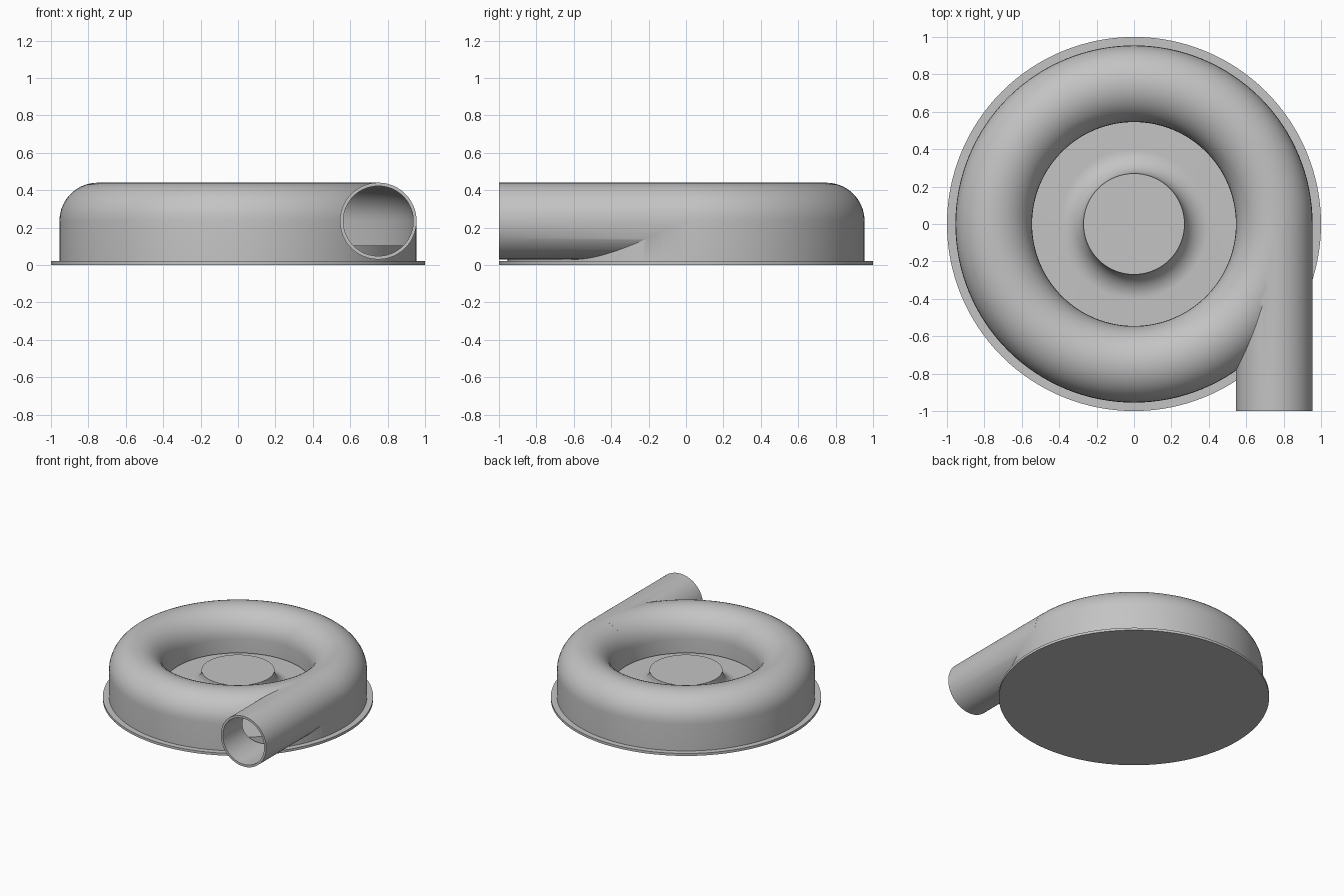
import bpy, math

cube = bpy.data.objects.get("Cube")
if cube:
    bpy.data.objects.remove(cube, do_unlink=True)

grey = bpy.data.materials.new("plain_grey")
grey.use_nodes = True
grey.diffuse_color = (0.55, 0.55, 0.55, 1)
grey.node_tree.nodes["Principled BSDF"].inputs["Base Color"].default_value = grey.diffuse_color

RING, AXIS_Z, TUBE, BORE = 0.75, 0.235, 0.205, 0.187
FLOOR, LIP = 0.105, 0.12


def arc(r, z, radius, start, end, steps=20):
    """Points along an arc in the radius-height plane, angles in degrees."""
    angles = [math.radians(start + (end - start) * i / steps) for i in range(steps + 1)]
    return [(r + radius * math.cos(a), z + radius * math.sin(a)) for a in angles]


def lathe(name, profile, closed=False, segs=128):
    """Revolve a profile about z; open profiles are capped at the axis."""
    verts, faces, n = [], [], len(profile)
    for s in range(segs):
        a = 2 * math.pi * s / segs
        verts += [(r * math.cos(a), r * math.sin(a), z) for r, z in profile]
    for s in range(segs):
        t = (s + 1) % segs
        for i in range(n if closed else n - 1):
            j = (i + 1) % n
            faces.append((s * n + i, t * n + i, t * n + j, s * n + j))
    if not closed:
        faces.append([s * n for s in reversed(range(segs))])
        faces.append([s * n + n - 1 for s in range(segs)])
    mesh = bpy.data.meshes.new(name)
    mesh.from_pydata(verts, [], faces)
    obj = bpy.data.objects.new(name, mesh)
    bpy.context.collection.objects.link(obj)
    mesh.materials.append(grey)
    fix_normals(mesh)
    return obj


def fix_normals(mesh):
    import bmesh
    bm = bmesh.new()
    bm.from_mesh(mesh)
    bmesh.ops.recalc_face_normals(bm, faces=bm.faces)
    bm.to_mesh(mesh)
    bm.free()


def pipe(name, radius, y0, y1):
    """Solid cylinder along y through the outlet axis."""
    bpy.ops.mesh.primitive_cylinder_add(
        vertices=80, radius=radius, depth=y1 - y0,
        location=(RING, (y0 + y1) / 2, AXIS_Z), rotation=(math.pi / 2, 0, 0))
    obj = bpy.context.object
    obj.name = name
    obj.data.materials.append(grey)
    return obj


def smooth(obj):
    bpy.ops.object.select_all(action='DESELECT')
    obj.select_set(True)
    bpy.context.view_layer.objects.active = obj
    bpy.ops.object.shade_smooth_by_angle(angle=math.radians(30))


def combine(target, tool, operation):
    mod = target.modifiers.new(operation.lower(), 'BOOLEAN')
    mod.operation, mod.solver, mod.object = operation, 'EXACT', tool
    bpy.ops.object.select_all(action='DESELECT')
    target.select_set(True)
    bpy.context.view_layer.objects.active = target
    bpy.ops.object.modifier_apply(modifier=mod.name)
    bpy.data.objects.remove(tool, do_unlink=True)


# Flat round base
base = lathe("base_plate", [(1, 0), (1, 0.02)])

# Domed ring housing joined to the tangential outlet, then hollowed
housing = lathe("volute_housing",
                [(RING - TUBE, LIP)] + arc(RING, AXIS_Z, TUBE, 180, 0)
                + [(RING + TUBE, 0.015), (RING + BORE, 0.015), (RING + BORE, LIP)], True)
combine(housing, pipe("outlet_pipe", TUBE, -1, 0), 'UNION')
cavity = lathe("cavity_cutter",
               [(RING - BORE, 0.02)] + arc(RING, AXIS_Z, BORE, 180, 0)
               + [(RING + BORE, 0.02)], True)
combine(housing, cavity, 'DIFFERENCE')
combine(housing, pipe("bore_cutter", BORE, -1.1, 0.01), 'DIFFERENCE')

# Inner disc with a flared hub
hub = lathe("flared_hub", [(0.9, 0.015), (0.9, FLOOR)]
            + arc(0.40, AXIS_Z, AXIS_Z - FLOOR, 270, 180))

for part in (base, housing, hub):
    smooth(part)
